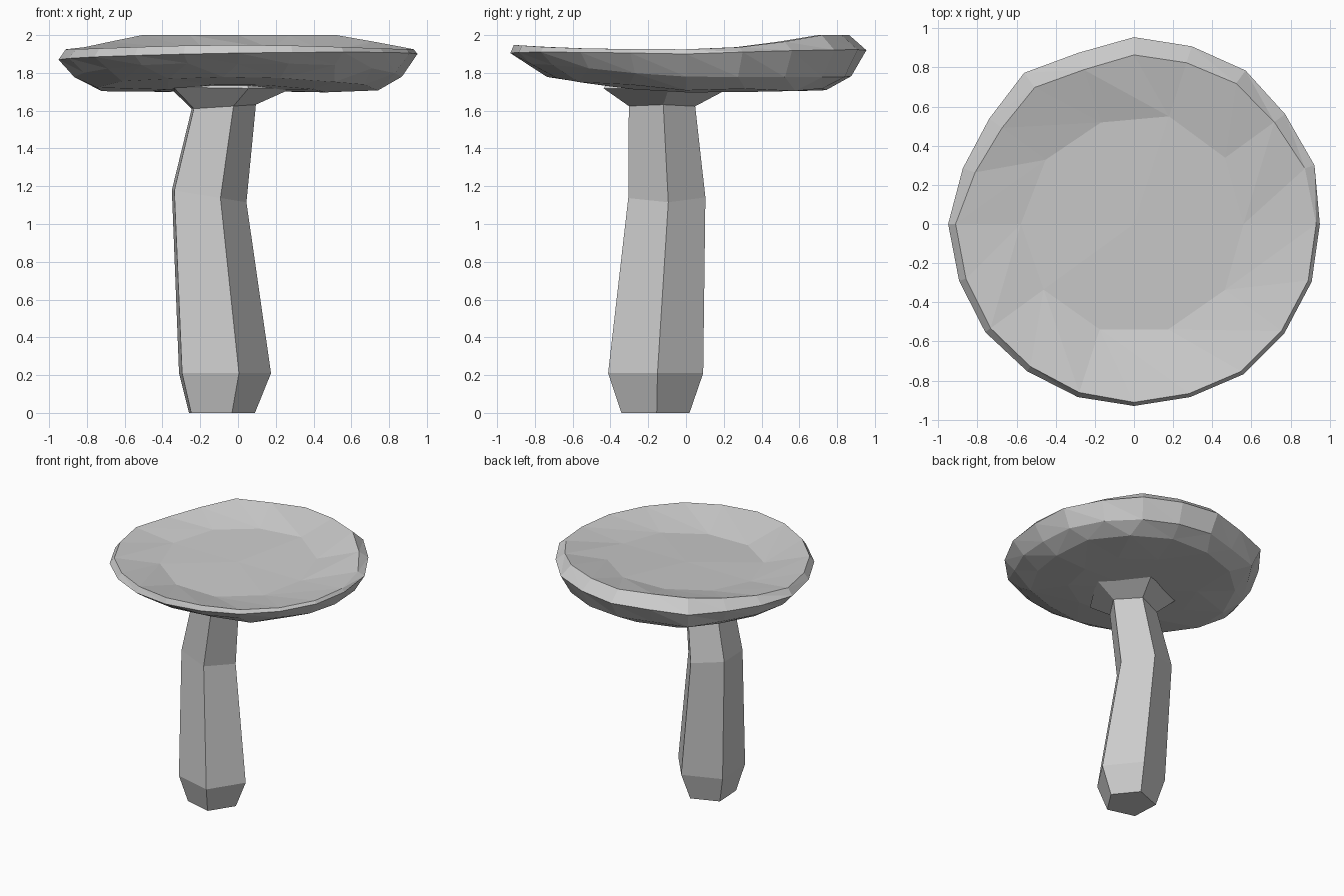
import bpy, bmesh, math, random

cube = bpy.data.objects.get("Cube")
if cube:
    bpy.data.objects.remove(cube)

random.seed(4)
RIM = [.95, .97, .955, .97, .955, .955, .92, .955, .915, .92,
       .95, .94, .94, .93, .93, .93, .93, .95, .95, .955]

grey = bpy.data.materials.new("plain grey")
grey.diffuse_color = (0.6, 0.6, 0.6, 1)
grey.use_nodes = True
grey.node_tree.nodes["Principled BSDF"].inputs["Base Color"].default_value = (0.6, 0.6, 0.6, 1)


def finish(bm, name):
    bmesh.ops.recalc_face_normals(bm, faces=bm.faces)
    mesh = bpy.data.meshes.new(name)
    bm.to_mesh(mesh)
    bm.free()
    mesh.materials.append(grey)
    obj = bpy.data.objects.new(name, mesh)
    bpy.context.collection.objects.link(obj)
    return obj


def zip_rings(bm, a, b):
    """Join two rings with triangles, even when their counts differ."""
    i = j = 0
    while i < len(a) or j < len(b):
        p, q = a[i % len(a)], b[j % len(b)]
        if (i + 1) / len(a) <= (j + 1) / len(b):
            bm.faces.new((p, a[(i + 1) % len(a)], q))
            i += 1
        else:
            bm.faces.new((p, b[(j + 1) % len(b)], q))
            j += 1


def rim_radius(angle):
    t = angle / math.tau * len(RIM)
    i = int(t)
    return RIM[i % len(RIM)] * (1 - t + i) + RIM[(i + 1) % len(RIM)] * (t - i)


def cap_ring(bm, count, scale, height, jitter=0):
    """scale and height are functions of the direction (cos, sin)."""
    ring = []
    for k in range(count):
        a = math.tau * k / count
        c, s = math.cos(a), math.sin(a)
        r = rim_radius(a) * scale(c, s) * (1 + random.uniform(-jitter, jitter))
        z = height(c, s) + random.uniform(-jitter, jitter) / 3
        ring.append(bm.verts.new((r * c, r * s, z)))
    return ring


def back(s):
    return max(0, s)


def front(s):
    return max(0, -s)


# Stem: leaning five-sided column that flares under the cap
# each row: centre x, centre y, radius, height, sideways height tilt
STEM = [(-.10, -.165, .19, 0, 0), (-.09, -.165, .265, .21, 0),
        (-.17, -.105, .215, 1.15, -.035), (-.09, -.13, .185, 1.62, .012),
        (-.07, -.11, .35, 1.72, -.005), (-.07, -.11, .3, 1.78, 0)]
bm = bmesh.new()
rings = []
for cx, cy, r, z, tilt in STEM:
    angles = [math.radians(3 + 72 * k) for k in range(5)]
    rings.append([bm.verts.new((cx + r * math.cos(a), cy + r * math.sin(a),
                                z + tilt * math.cos(a))) for a in angles])
for a, b in zip(rings, rings[1:]):
    for k in range(5):
        n = (k + 1) % 5
        bm.faces.new((a[k], a[n], b[n], b[k]))
bm.faces.new(rings[0])
bm.faces.new(rings[-1])
finish(bm, "stem")

# Cap: faceted underside, thin bevelled rim, shallow dished top
bm = bmesh.new()
profile = [
    cap_ring(bm, 10, lambda c, s: .5, lambda c, s: 1.705 + .025 * front(s), .03),
    cap_ring(bm, 15, lambda c, s: .79, lambda c, s: 1.705 + .075 * front(s) + .01 * back(s), .03),
    cap_ring(bm, 20, lambda c, s: .92, lambda c, s: 1.78 + .07 * front(s), .015),
    cap_ring(bm, 20, lambda c, s: 1, lambda c, s: 1.885 + .015 * c + .02 * front(s) + .035 * back(s)),
    cap_ring(bm, 20, lambda c, s: .98 - .075 * back(s) ** .7 - .02 * front(c),
             lambda c, s: 1.925 + .023 * front(s) ** 3 + .075 * min(1, 1.25 * back(s)) ** 2),
    cap_ring(bm, 10, lambda c, s: .6, lambda c, s: 1.893 + .03 * s, .02),
]
for a, b in zip(profile, profile[1:]):
    zip_rings(bm, a, b)
for ring, z in ((profile[0], 1.71), (profile[-1], 1.89)):
    hub = bm.verts.new((0, 0, z))
    for k, v in enumerate(ring):
        bm.faces.new((v, ring[(k + 1) % len(ring)], hub))
finish(bm, "cap")
